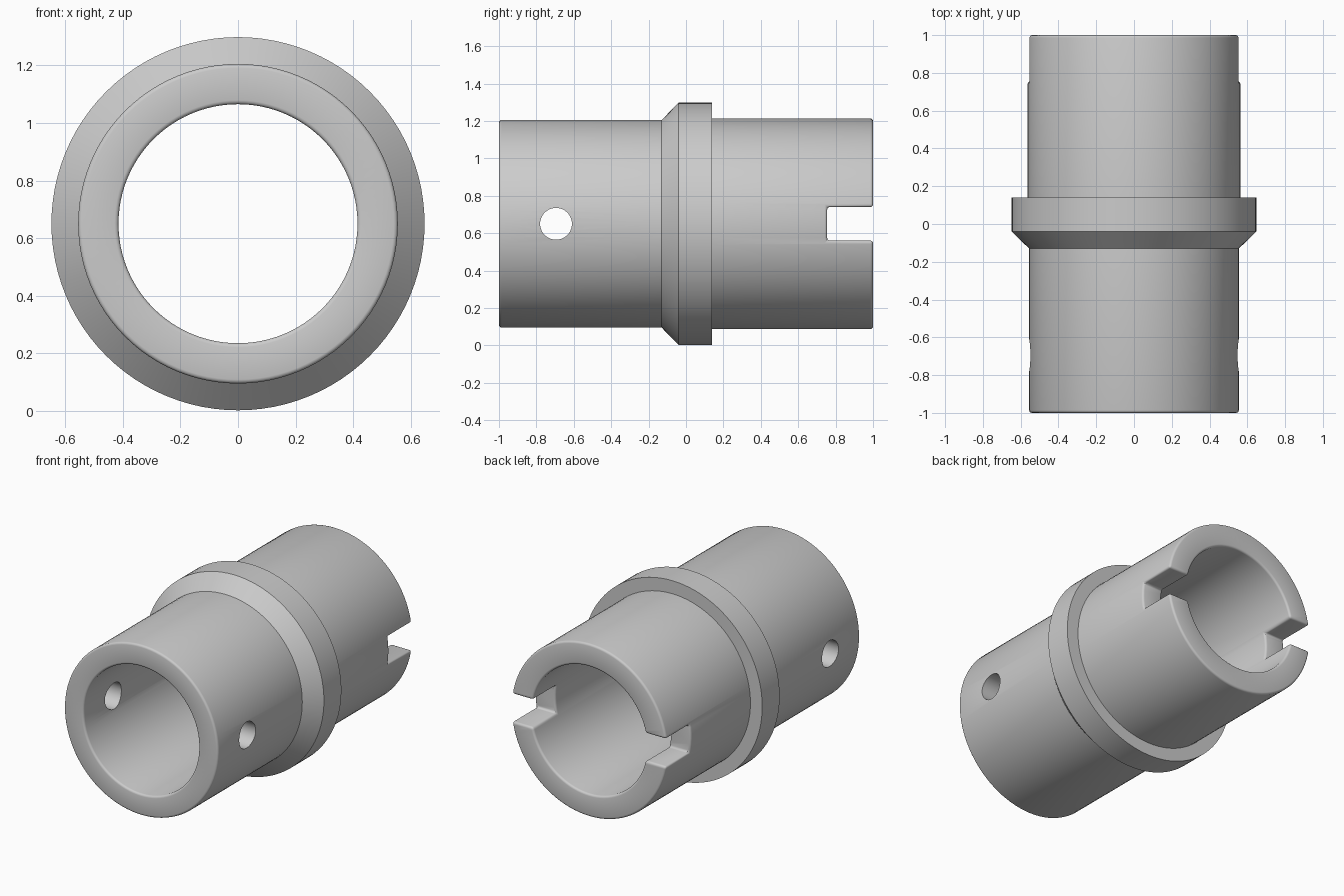
import bpy, bmesh, math
from mathutils import Matrix, Vector

cube = bpy.data.objects.get("Cube")
if cube:
    bpy.data.objects.remove(cube, do_unlink=True)

AXIS_Z = 0.65
SEGMENTS = 96

metal = bpy.data.materials.new("grey metal")
metal.use_nodes = True
grey = (0.6, 0.6, 0.6, 1)
metal.diffuse_color = grey
metal.node_tree.nodes["Principled BSDF"].inputs["Base Color"].default_value = grey


def add_object(name, bm):
    bmesh.ops.recalc_face_normals(bm, faces=bm.faces)
    mesh = bpy.data.meshes.new(name)
    bm.to_mesh(mesh)
    bm.free()
    obj = bpy.data.objects.new(name, mesh)
    bpy.context.collection.objects.link(obj)
    return obj


# Collared sleeve: closed (radius, y) profile turned around the y axis
profile = [(0.415, -1), (0.555, -1), (0.555, -0.13), (0.648, -0.04),
           (0.648, 0.14), (0.563, 0.14), (0.563, 1), (0.415, 1)]
bm = bmesh.new()
rings = []
for i in range(SEGMENTS):
    a = math.tau * i / SEGMENTS
    rings.append([bm.verts.new((r * math.cos(a), y, AXIS_Z + r * math.sin(a)))
                  for r, y in profile])
for i, ring in enumerate(rings):
    following = rings[(i + 1) % SEGMENTS]
    for j in range(len(profile)):
        k = (j + 1) % len(profile)
        bm.faces.new((ring[j], ring[k], following[k], following[j]))
sleeve = add_object("collared_sleeve", bm)
sleeve.data.materials.append(metal)

# Cutter for the two end slots
bm = bmesh.new()
bmesh.ops.create_cube(bm, size=1, matrix=Matrix.Translation((0, 1.005, AXIS_Z))
                      @ Matrix.Diagonal((2, 0.5, 0.18, 1)))
slot_cutter = add_object("slot_cutter", bm)

# Cutter for the cross pin hole
bm = bmesh.new()
bmesh.ops.create_cone(bm, cap_ends=True, segments=48, radius1=0.085, radius2=0.085,
                      depth=2, matrix=Matrix.Translation((0, -0.695, AXIS_Z))
                      @ Matrix.Rotation(math.pi / 2, 4, "Y"))
hole_cutter = add_object("pin_hole_cutter", bm)

bpy.context.view_layer.objects.active = sleeve
for cutter in (slot_cutter, hole_cutter):
    cutter.hide_render = True
    mod = sleeve.modifiers.new("cut", "BOOLEAN")
    mod.operation = "DIFFERENCE"
    mod.solver = "EXACT"
    mod.object = cutter
    bpy.ops.object.modifier_apply(modifier=mod.name)
    bpy.data.objects.remove(cutter, do_unlink=True)

# Round the end rims and the slot edges
bm = bmesh.new()
bm.from_mesh(sleeve.data)
bmesh.ops.remove_doubles(bm, verts=bm.verts, dist=0.0001)
rims = [e for e in bm.edges if len(e.link_faces) == 2 and e.calc_face_angle() > 0.6
        and all(v.co.y > 0.74 or v.co.y < -0.99 for v in e.verts)]
bmesh.ops.bevel(bm, geom=rims, offset=0.014, segments=3, profile=0.5,
                affect="EDGES", clamp_overlap=False)
bm.to_mesh(sleeve.data)
bm.free()

bpy.ops.object.select_all(action="DESELECT")
sleeve.select_set(True)
bpy.ops.object.shade_smooth_by_angle(angle=math.radians(35))
